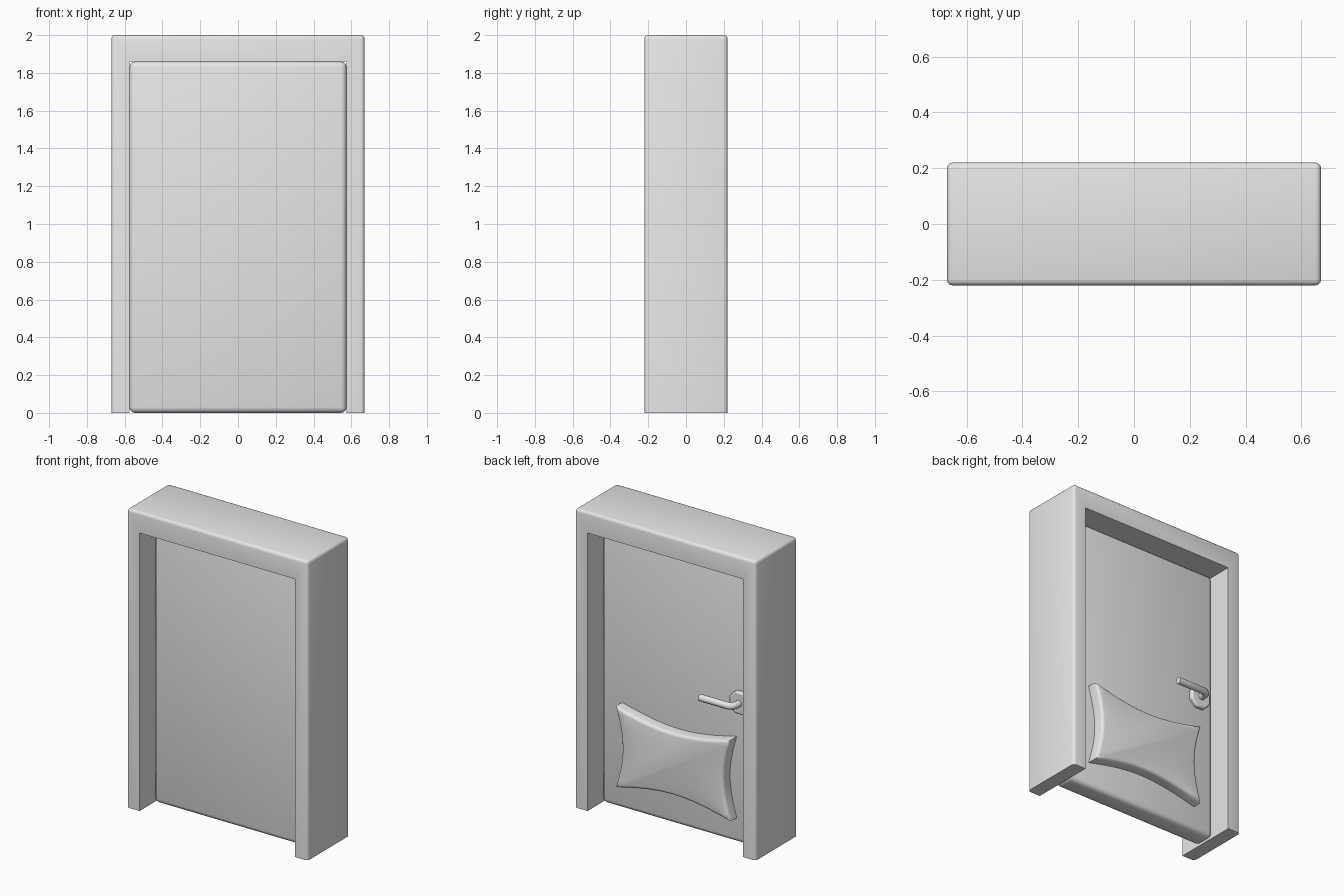
import bpy
import bmesh
from math import radians, sin, pi

old = bpy.data.objects.get("Cube")
if old:
    bpy.data.objects.remove(old, do_unlink=True)

grey = bpy.data.materials.new("light_grey")
grey.use_nodes = True
grey.diffuse_color = (0.8, 0.8, 0.8, 1)
grey.node_tree.nodes["Principled BSDF"].inputs["Base Color"].default_value = (0.8, 0.8, 0.8, 1)

HALF_W, HALF_D, HEIGHT = 0.67, 0.22, 2.0
OPEN_W, OPEN_H = 0.575, 1.86
DOOR_D = 0.07


def finish(obj, angle=60):
    """Give the object its material and smooth shading."""
    if not obj.data.materials:
        obj.data.materials.append(grey)
    bpy.ops.object.select_all(action="DESELECT")
    obj.select_set(True)
    bpy.context.view_layer.objects.active = obj
    bpy.ops.object.shade_smooth_by_angle(angle=radians(angle))


def slab(name, outline, y0, y1, bevel_rule, width, segments=3):
    """Extrude an x-z outline along y and round the edges picked by the rule."""
    bm = bmesh.new()
    face = bm.faces.new([bm.verts.new((x, y0, z)) for x, z in outline])
    ext = bmesh.ops.extrude_face_region(bm, geom=[face])
    moved = [v for v in ext["geom"] if isinstance(v, bmesh.types.BMVert)]
    bmesh.ops.translate(bm, verts=moved, vec=(0, y1 - y0, 0))
    bmesh.ops.recalc_face_normals(bm, faces=bm.faces)
    edges = [e for e in bm.edges if bevel_rule(*[v.co for v in e.verts])]
    bmesh.ops.bevel(bm, geom=edges, offset=width, segments=segments,
                    profile=0.5, affect="EDGES", clamp_overlap=True)
    mesh = bpy.data.meshes.new(name)
    bm.to_mesh(mesh)
    bm.free()
    obj = bpy.data.objects.new(name, mesh)
    bpy.context.collection.objects.link(obj)
    finish(obj)
    return obj


# Frame: an upside-down U with rounded outer edges, square at the floor
def outer_edge(a, b):
    def outside(p):
        return abs(p.x) > HALF_W - 0.01 or p.z > HEIGHT - 0.01
    return outside(a) and outside(b) and max(a.z, b.z) > 0.01


frame_outline = [(-HALF_W, 0), (-HALF_W, HEIGHT), (HALF_W, HEIGHT), (HALF_W, 0),
                 (OPEN_W, 0), (OPEN_W, OPEN_H), (-OPEN_W, OPEN_H), (-OPEN_W, 0)]
slab("door_frame", frame_outline, -HALF_D, HALF_D, outer_edge, 0.02)

# Door leaf, softly rounded all round
leaf_outline = [(-OPEN_W, 0), (-OPEN_W, OPEN_H), (OPEN_W, OPEN_H), (OPEN_W, 0)]
slab("door_leaf", leaf_outline, -DOOR_D, DOOR_D, lambda a, b: True, 0.03)

# Raised lower panel with four inward-curving sides
PANEL_W, LOW, HIGH, STEPS = 0.425, 0.165, 0.71, 10
corners = [(-PANEL_W, LOW), (-PANEL_W, HIGH), (PANEL_W, HIGH), (PANEL_W, LOW)]
inward = [(0.05, 0), (0, -0.065), (-0.05, 0), (0, 0.065)]
panel_outline = []
for i in range(4):
    (ax, az), (bx, bz) = corners[i], corners[(i + 1) % 4]
    for k in range(STEPS):
        t = k / STEPS
        dip = sin(pi * t)
        panel_outline.append((ax + (bx - ax) * t + inward[i][0] * dip,
                              az + (bz - az) * t + inward[i][1] * dip))
PANEL_Y = 0.145
slab("lower_panel", panel_outline, DOOR_D - 0.01, PANEL_Y,
     lambda a, b: min(a.y, b.y) > PANEL_Y - 0.005, 0.02)

# Handle rosette: an eight-sided plate
HX, HZ = -0.46, 0.95
bpy.ops.mesh.primitive_cylinder_add(vertices=8, radius=0.08, depth=0.035,
                                    location=(HX, DOOR_D + 0.012, HZ),
                                    rotation=(radians(90), radians(22.5), 0))
rosette = bpy.context.object
rosette.name = "handle_rosette"
soft = rosette.modifiers.new("soft_rim", "BEVEL")
soft.width, soft.segments = 0.01, 2
finish(rosette, 40)

# Lever: a round bar that leaves the rosette and bends along the door
path = [(HX, DOOR_D), (HX, 0.13), (HX + 0.01, 0.15), (HX + 0.03, 0.163), (-0.22, 0.163)]
curve = bpy.data.curves.new("handle_lever", "CURVE")
curve.dimensions = "3D"
curve.bevel_depth = 0.023
curve.bevel_resolution = 3
curve.use_fill_caps = True
spline = curve.splines.new("POLY")
spline.points.add(len(path) - 1)
for point, (x, y) in zip(spline.points, path):
    point.co = (x, y, HZ, 1)
lever = bpy.data.objects.new("handle_lever", curve)
bpy.context.collection.objects.link(lever)
bpy.ops.object.select_all(action="DESELECT")
lever.select_set(True)
bpy.context.view_layer.objects.active = lever
bpy.ops.object.convert(target="MESH")
finish(bpy.context.object)
